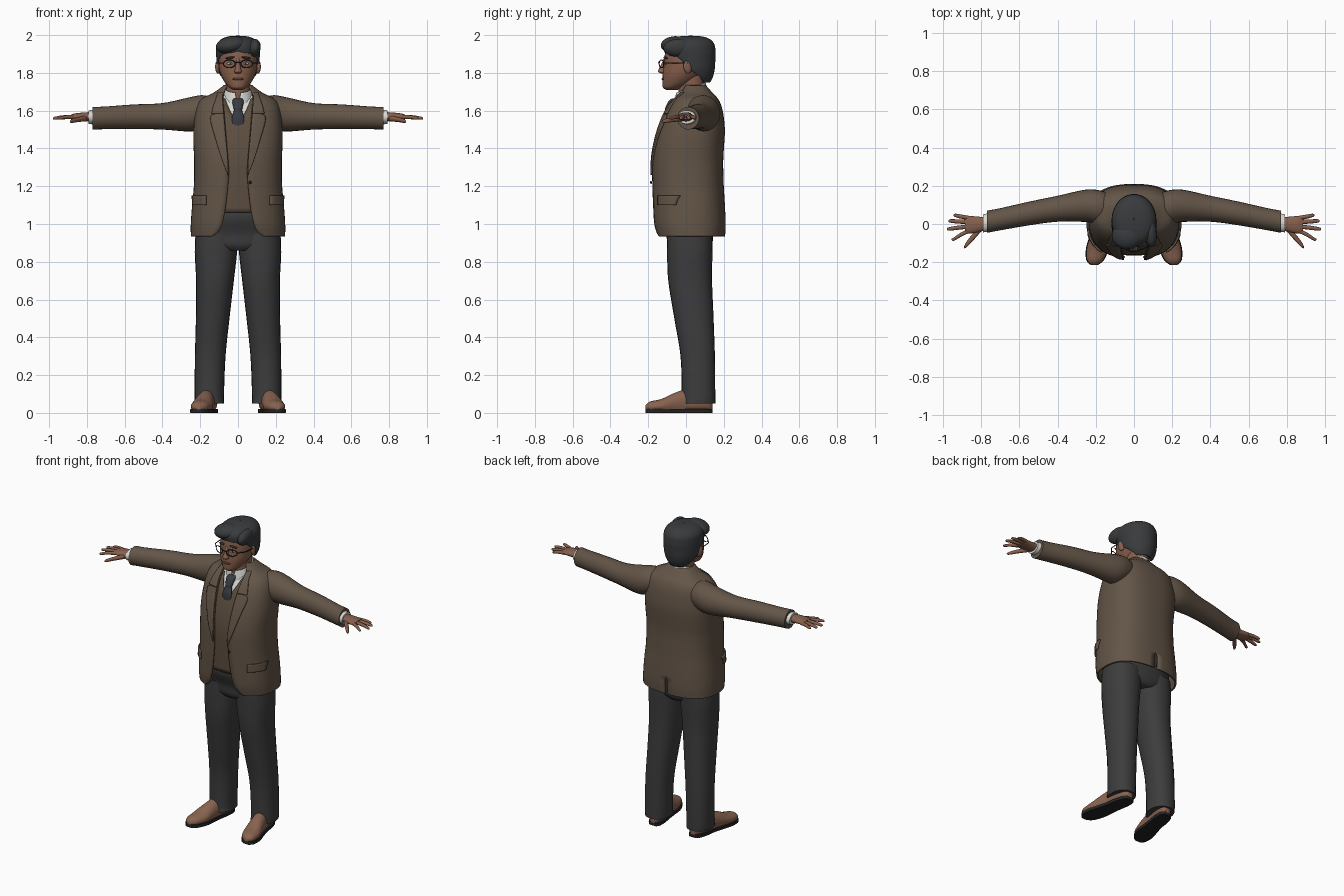
import bpy, bmesh, math
from mathutils import Matrix, Vector, Euler

cube = bpy.data.objects.get("Cube")
if cube:
    bpy.data.objects.remove(cube)


def material(name, rgb):
    m = bpy.data.materials.new(name)
    m.use_nodes = True
    m.diffuse_color = (*rgb, 1)
    m.node_tree.nodes["Principled BSDF"].inputs["Base Color"].default_value = (*rgb, 1)
    return m


JACKET = material("jacket brown", (.125, .09, .063))
VEST = material("vest brown", (.11, .075, .05))
TROUSERS = material("trouser charcoal", (.046, .046, .048))
HAIR = material("hair grey black", (.04, .043, .046))
SKIN = material("skin", (.24, .115, .072))
LIPS = material("lip brown", (.15, .06, .042))
LEATHER = material("shoe leather", (.25, .125, .08))
DARK = material("dark trim", (.018, .017, .017))
SHIRT = material("shirt white", (.68, .68, .65))
TIE = material("tie slate", (.04, .043, .052))


def spline(rows, k=5):
    """Resample key rows with a Catmull-Rom curve."""
    out = []
    for i in range(len(rows) - 1):
        a, b, c, d = (rows[max(0, min(len(rows) - 1, i + j))] for j in (-1, 0, 1, 2))
        for s in range(k):
            t = s / k
            out.append(tuple(q + .5 * t * (r - p + t * (2*p - 5*q + 4*r - s4 + t * (3*(q - r) + s4 - p)))
                             for p, q, r, s4 in zip(a, b, c, d)))
    return out + [tuple(rows[-1])]


def finish(name, data, mat, mirror=False, thick=0, merge=False):
    ob = bpy.data.objects.new(name, data)
    bpy.context.collection.objects.link(ob)
    data.materials.append(mat)
    if mirror:
        mod = ob.modifiers.new("mirror", "MIRROR")
        mod.use_mirror_merge = merge
    if thick:
        mod = ob.modifiers.new("thickness", "SOLIDIFY")
        mod.thickness, mod.offset = thick, -1
    if isinstance(data, bpy.types.Mesh):
        data.shade_smooth()
        data.set_sharp_from_angle(angle=math.radians(50))
    return ob


def from_bmesh(name, bm, mat, **kw):
    me = bpy.data.meshes.new(name)
    bm.to_mesh(me)
    bm.free()
    return finish(name, me, mat, **kw)


def power(v, p):
    return math.copysign(abs(v) ** p, v)


def loft(name, axis, rows, mat, mirror=False, p=1, n=24, zlim=(-9, 9)):
    """Closed tube along an axis; rows are position, centre a, centre b, radius a, radius b."""
    bm, rings = bmesh.new(), []
    for t, a, b, ra, rb in spline(rows):
        ring = []
        for i in range(n):
            w = math.tau * i / n
            co = [a + ra * power(math.sin(w), p), b - rb * power(math.cos(w), p)]
            co.insert("xyz".index(axis), t)
            co[2] = min(max(co[2], zlim[0]), zlim[1])
            ring.append(bm.verts.new(co))
        rings.append(ring)
    for r, s in zip(rings, rings[1:]):
        for i in range(n):
            j = (i + 1) % n
            bm.faces.new((r[i], r[j], s[j], s[i]))
    bm.faces.new(rings[0])
    bm.faces.new(rings[-1])
    bmesh.ops.recalc_face_normals(bm, faces=bm.faces)
    return from_bmesh(name, bm, mat, mirror=mirror)


def shell(name, rows, mat, thick=.01, n=24, tilt=0, p=1, merge=True):
    """Mirrored half wrap; rows are z, centre y, radius x, radius y, start angle, end angle."""
    bm, rings = bmesh.new(), []
    for z, cy, rx, ry, a, b in rows:
        ring = []
        for i in range(n + 1):
            t = max(a, 0) + (b - max(a, 0)) * i / n
            y = -ry * power(math.cos(t), p)
            ring.append(bm.verts.new((rx * power(math.sin(t), p), cy + y, z + tilt * y)))
        rings.append(ring)
    for r, s in zip(rings, rings[1:]):
        for i in range(n):
            bm.faces.new((r[i], r[i + 1], s[i + 1], s[i]))
    return from_bmesh(name, bm, mat, mirror=True, thick=thick, merge=merge)


def ball(name, loc, size, mat, mirror=False, rot=(0, 0, 0)):
    bm = bmesh.new()
    bmesh.ops.create_uvsphere(bm, u_segments=24, v_segments=14, radius=1,
                              matrix=Matrix.LocRotScale(Vector(loc), Euler(rot), Vector(size)))
    return from_bmesh(name, bm, mat, mirror=mirror)


def wire(name, pts, r, mat, cyclic=False, mirror=False):
    cu = bpy.data.curves.new(name, "CURVE")
    cu.dimensions, cu.bevel_depth, cu.bevel_resolution = "3D", r, 1
    sp = cu.splines.new("POLY")
    sp.points.add(len(pts) - 1)
    for q, co in zip(sp.points, pts):
        q.co = (*co, 1)
    sp.use_cyclic_u = cyclic
    return finish(name, cu, mat, mirror=mirror)


# Torso profile: z, half width, front y, back y
BODY = spline([(.935, .25, -.16, .207), (1, .25, -.173, .21), (1.1, .243, -.177, .206),
               (1.2, .234, -.18, .2), (1.33, .232, -.18, .197), (1.42, .236, -.168, .202),
               (1.5, .236, -.148, .206), (1.58, .228, -.118, .198), (1.63, .215, -.09, .186),
               (1.665, .19, -.062, .168), (1.695, .13, -.035, .14), (1.735, .075, -.02, .105)], 8)
P = .8


def body(z):
    for a, b in zip(BODY, BODY[1:]):
        if z <= b[0]:
            f = (z - a[0]) / (b[0] - a[0])
            return [u + (v - u) * f for u, v in zip(a, b)][1:]
    return BODY[-1][1:]


def garment(name, keys, mat, off, to_edge=False, vent=False, thick=.01, n=24):
    """Wrap following the torso; keys are z, inner half width, outer half width."""
    rows = []
    for z, o1, o2 in spline(keys, 6):
        w, f, b = body(z)
        ang = [math.asin(min(1, max(0, o) / w) ** (1 / P)) for o in (o1, o2)]
        end = ang[1] if to_edge else math.pi
        if vent and z < 1.03:
            end -= .02
        rows.append((z, (f + b) / 2, w + off, (b - f) / 2 + off, ang[0], end))
    return shell(name, rows, mat, thick, n, p=P, merge=not to_edge)


# Clothes on the torso
garment("jacket", [(.935, .135, 0), (.955, .107, 0), (1, .085, 0), (1.1, .065, 0), (1.25, .05, 0),
                   (1.33, .052, 0), (1.45, .062, 0), (1.6, .074, 0), (1.665, .078, 0),
                   (1.7, .075, 0), (1.735, .06, 0)], JACKET, 0, vent=True)
garment("lapel", [(1.26, .05, .052), (1.35, .053, .085), (1.45, .062, .115), (1.56, .071, .142),
                  (1.585, .073, .115)], JACKET, .009, True, n=6)
garment("jacket_collar", [(1.587, .073, .135), (1.63, .076, .125), (1.665, .078, .112),
                          (1.7, .075, .1)], JACKET, .009, True, n=6)
garment("pocket_flap", [(1.1, .165, .236), (1.15, .165, .236)], JACKET, .009, True, n=6)
garment("vest", [(1.06, 0, 0), (1.3, 0, 0), (1.52, 0, 0), (1.57, .028, 0), (1.62, .055, 0),
                 (1.665, .075, 0)], VEST, -.016, thick=.004)
garment("shirt", [(1.4, 0, 0), (1.55, 0, 0), (1.69, 0, 0)], SHIRT, -.026, thick=.003)
shell("shirt_collar", spline([(1.64, .025, .092, .095, .12, math.pi),
                              (1.68, .025, .083, .088, .1, math.pi),
                              (1.722, .026, .075, .078, .2, math.pi)]), SHIRT, .006, tilt=.35)
loft("tie", "z", [(z, 0, body(z)[1] + d, rx, ry) for z, d, rx, ry in
                  ((1.49, .035, .03, .008), (1.56, .014, .032, .012), (1.6, .01, .022, .013),
                   (1.615, .006, .024, .016), (1.65, 0, .03, .018), (1.665, 0, .022, .012))], TIE)
ball("jacket_button", (.064, -.185, 1.22), (.008, .005, .008), DARK)

# Arms and hands
loft("sleeve", "x", [(.13, .085, 1.6, .075, .07), (.19, .09, 1.592, .088, .09),
                     (.26, .095, 1.58, .084, .09), (.4, .08, 1.57, .068, .07),
                     (.55, .055, 1.568, .062, .065), (.7, .025, 1.562, .058, .06),
                     (.77, .012, 1.56, .058, .06)], JACKET, True)
loft("shirt_cuff", "x", [(.74, .012, 1.564, .05, .04), (.792, .003, 1.566, .047, .036)], SHIRT, True)
loft("palm", "x", [(.77, .003, 1.567, .032, .025), (.81, -.002, 1.568, .04, .023),
                   (.86, -.004, 1.568, .046, .018), (.885, -.004, 1.566, .042, .013)], SKIN, True)
for label, y0, x1, y1 in (("little", .032, .945, .045), ("ring", .01, .972, .016),
                          ("middle", -.013, .98, -.026), ("index", -.036, .955, -.08)):
    loft(label + "_finger", "x", [(.865, y0, 1.567, .011, .011),
                                  ((.865 + x1) / 2, (y0 + y1) / 2, 1.566, .011, .01),
                                  (x1 - .01, y1, 1.56, .009, .008), (x1, y1, 1.559, .003, .003)],
         SKIN, True, n=12)
loft("thumb", "x", [(.8, -.02, 1.56, .018, .016), (.845, -.07, 1.553, .019, .013),
                    (.88, -.11, 1.545, .014, .01), (.89, -.122, 1.543, .004, .004)], SKIN, True, n=12)

# Trousers and shoes
loft("trouser_hips", "z", [(.86, 0, .02, .1, .1), (.89, 0, .02, .2, .118), (.95, 0, .02, .226, .126),
                           (1.03, 0, .01, .225, .145), (1.1, 0, .01, .2, .14)], TROUSERS, p=.9)
loft("trouser_leg", "z", [(.05, .151, .062, .077, .093), (.1, .152, .066, .078, .089),
                          (.3, .147, .062, .081, .091), (.5, .134, .042, .089, .104),
                          (.7, .122, .022, .1, .116), (.85, .117, .02, .112, .12),
                          (.95, .113, .02, .112, .12)], TROUSERS, True, p=.9)
SHOE = [(-.215, .208, .028, .015, .012), (-.19, .204, .032, .042, .028), (-.13, .192, .036, .056, .038),
        (-.06, .178, .048, .05, .058), (0, .166, .055, .045, .068), (.07, .155, .055, .045, .06),
        (.12, .148, .05, .036, .05), (.14, .146, .04, .02, .03)]
loft("shoe", "y", SHOE, LEATHER, True, zlim=(.018, .2))
loft("shoe_sole", "y", [(y, cx, .01, rx + .004, .06) for y, cx, cz, rx, rz in SHOE], DARK, True,
     p=.7, zlim=(0, .02))

# Head and face
loft("neck", "z", [(1.62, 0, .04, .075, .075), (1.7, 0, .03, .066, .07), (1.79, 0, .03, .068, .07)], SKIN)
loft("head", "z", [(1.71, 0, -.075, .025, .03), (1.722, 0, -.07, .045, .052), (1.745, 0, -.045, .067, .08),
                   (1.785, 0, -.02, .09, .104), (1.83, 0, .002, .102, .122), (1.88, 0, .007, .104, .122),
                   (1.93, 0, .01, .098, .112), (1.97, 0, .015, .07, .08), (1.985, 0, .015, .04, .04)], SKIN)
loft("nose", "z", [(1.797, 0, -.122, .012, .012), (1.806, 0, -.128, .021, .02), (1.82, 0, -.126, .016, .018),
                   (1.85, 0, -.116, .011, .014), (1.875, 0, -.11, .01, .008)], SKIN, n=16)
ball("lips", (0, -.12, 1.768), (.03, .009, .007), LIPS)
ball("chin", (0, -.1, 1.732), (.032, .024, .02), SKIN)
ball("ear", (.107, .008, 1.83), (.013, .022, .035), SKIN, True, (.2, 0, .3))
ball("eye", (.04, -.107, 1.85), (.016, .007, .007), SHIRT, True)
ball("pupil", (.04, -.113, 1.85), (.006, .003, .006), DARK, True)
ball("eyebrow", (.042, -.108, 1.88), (.026, .008, .006), HAIR, True, (0, .15, .3))

# Glasses
rim = [(.046 + .031 * math.cos(a), -.13 + .012 * math.cos(a), 1.848 + .021 * math.sin(a))
       for a in (math.tau * i / 20 for i in range(20))]
wire("glasses_rim", rim, .0028, DARK, True, True)
wire("glasses_bridge", [(-.016, -.141, 1.853), (0, -.145, 1.857), (.016, -.141, 1.853)], .0028, DARK)
wire("glasses_temple", [(.077, -.118, 1.852), (.109, -.08, 1.853), (.116, .01, 1.852)], .0028, DARK, mirror=True)

# Hair: cap with a face opening, plus a swept fringe beside the parting
cap = [(1.748, .055, .068, .072, 120), (1.78, .045, .092, .098, 105), (1.82, .035, .108, .117, 82),
       (1.86, .03, .113, .125, 68), (1.895, .024, .116, .133, 48), (1.915, .02, .117, .136, 0),
       (1.95, .018, .113, .133, 0), (1.978, .02, .09, .108, 0), (1.993, .024, .05, .06, 0),
       (1.997, .025, .004, .004, 0)]
shell("hair_cap", spline([(z, cy, rx, ry, math.radians(a), math.pi) for z, cy, rx, ry, a in cap]),
      HAIR, .014)
ball("hair_fringe", (-.035, -.058, 1.947), (.083, .075, .046), HAIR, rot=(0, -.15, .15))
ball("hair_side_sweep", (.085, -.04, 1.932), (.034, .08, .048), HAIR, rot=(0, .2, .1))
